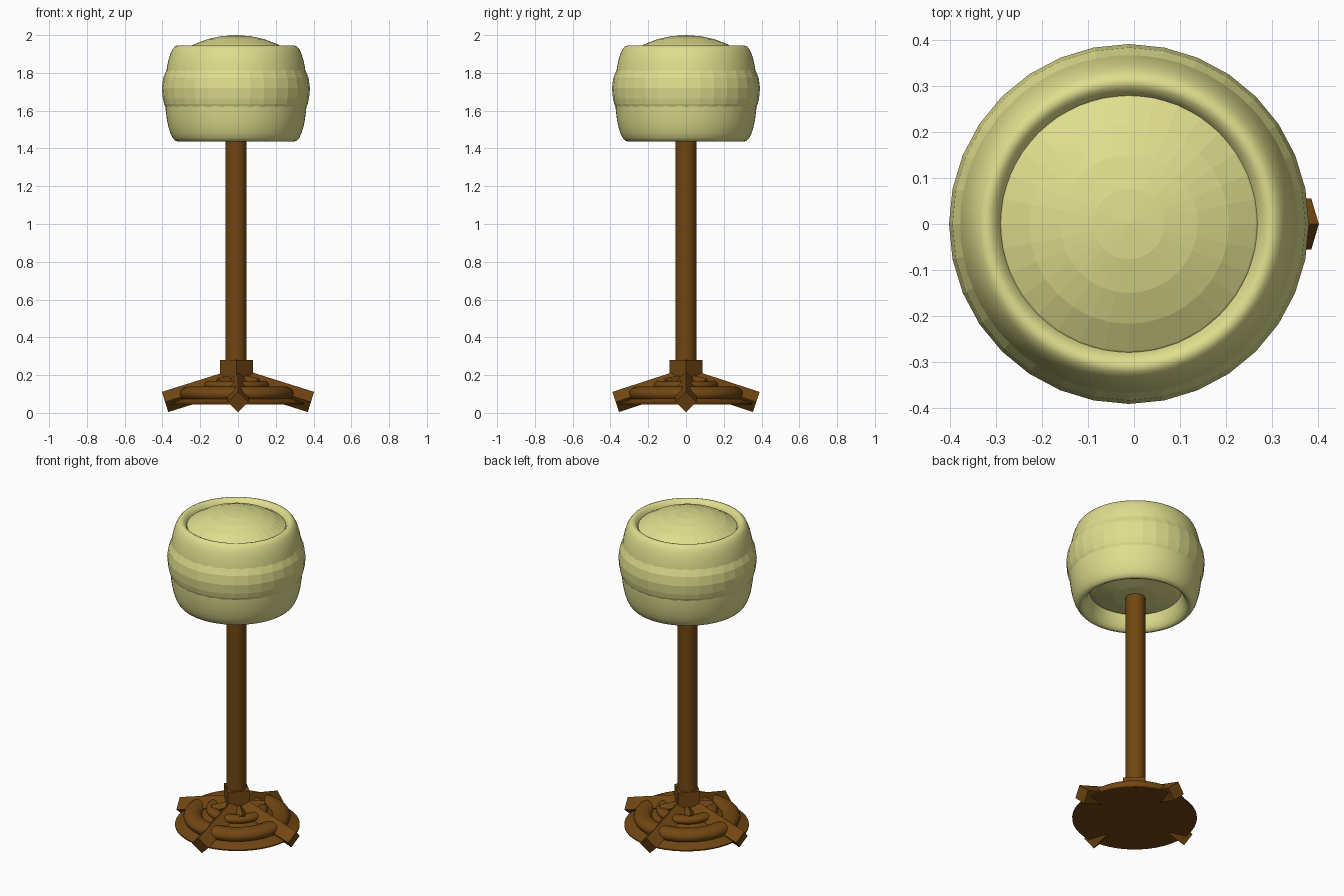
import bpy, bmesh, math
from mathutils import Matrix, Vector

if "Cube" in bpy.data.objects:
    bpy.data.objects.remove(bpy.data.objects["Cube"])


def material(name, rgb):
    m = bpy.data.materials.new(name)
    m.diffuse_color = (*rgb, 1)
    m.use_nodes = True
    m.node_tree.nodes["Principled BSDF"].inputs["Base Color"].default_value = m.diffuse_color
    return m


CREAM = material("pale yellow", (0.74, 0.73, 0.27))
WOOD = material("dark wood", (0.165, 0.062, 0.006))
AXIS_X = -0.011    # lamp shade and pole sit slightly off centre


def finish(bm, name, mat, smooth=None):
    bmesh.ops.recalc_face_normals(bm, faces=bm.faces[:])
    me = bpy.data.meshes.new(name)
    bm.to_mesh(me)
    bm.free()
    me.materials.append(mat)
    ob = bpy.data.objects.new(name, me)
    bpy.context.collection.objects.link(ob)
    if smooth:
        bpy.ops.object.select_all(action='DESELECT')
        ob.select_set(True)
        bpy.context.view_layer.objects.active = ob
        bpy.ops.object.shade_smooth_by_angle(angle=math.radians(smooth))
    return ob


def lathe(name, profile, mat, x=0.0, steps=32, smooth=None, closed=False):
    """Spin an (r, z) profile around the vertical axis."""
    bm = bmesh.new()
    vs = [bm.verts.new((r, 0, z)) for r, z in profile]
    es = [bm.edges.new(p) for p in zip(vs, vs[1:])]
    if closed:
        es.append(bm.edges.new((vs[-1], vs[0])))
    bmesh.ops.spin(bm, geom=vs + es, cent=(0, 0, 0), axis=(0, 0, 1),
                   angle=math.tau, steps=steps, use_duplicate=False)
    bmesh.ops.remove_doubles(bm, verts=bm.verts[:], dist=1e-4)
    bmesh.ops.translate(bm, verts=bm.verts[:], vec=(x, 0, 0))
    return finish(bm, name, mat, smooth)


def ring(name, major, rx, rz, z, mat, x=0.0, sections=24, steps=48):
    prof = [(major + rx * math.cos(i * math.tau / sections),
             z + rz * math.sin(i * math.tau / sections)) for i in range(sections)]
    return lathe(name, prof, mat, x, steps, 60, True)


def bar(name, start, end, half, mat):
    """Square bar standing on one edge, running from start to end."""
    bm = bmesh.new()
    bmesh.ops.create_cone(bm, cap_ends=True, segments=4, radius1=half,
                          radius2=half, depth=1)
    a, b = Vector(start), Vector(end)
    d = b - a
    side = Vector((-d.y, d.x, 0)).normalized()
    up = d.normalized().cross(side)
    rot = Matrix((side, up, d)).transposed().to_4x4()
    # put corners (not flats) at the top and bottom
    corner = max(bm.verts, key=lambda v: v.co.x).co
    spin = Matrix.Rotation(-math.atan2(corner.y, corner.x), 4, 'Z')
    bm.transform(Matrix.Translation((a + b) / 2) @ rot @ spin)
    return finish(bm, name, mat)


# Shade: tall rounded ring
ring("shade_ring", 0.31, 0.066, 0.254, 1.691, CREAM, AXIS_X, 32, 64)

# Shade: faceted domed core that bulges out through the ring
core = [(0.392 * math.sin(i * math.pi / 16), 1.72 + 0.28 * math.cos(i * math.pi / 16))
        for i in range(9)]
core += [(0.387, 1.665), (0.38, 1.635), (0.362, 1.595), (0.31, 1.55),
         (0.23, 1.515), (0.12, 1.49), (0, 1.48)]
lathe("shade_core", core, CREAM, AXIS_X)

# Pole
lathe("pole", [(0, 0.1), (0.056, 0.1), (0.056, 1.52), (0, 1.52)], WOOD, AXIS_X, 32, 40)

# Hub block, turned so its corners face the legs
bm = bmesh.new()
bmesh.ops.create_cone(bm, cap_ends=True, segments=4, radius1=0.088, radius2=0.088,
                      depth=0.18, matrix=Matrix.Translation((-0.008, 0, 0.19)))
c = max(bm.verts, key=lambda v: v.co.x).co
if abs(c.y) > 0.01:
    bmesh.ops.rotate(bm, verts=bm.verts[:], cent=(-0.008, 0, 0),
                     matrix=Matrix.Rotation(math.pi / 4, 3, 'Z'))
finish(bm, "hub", WOOD)

# Base plate with a shallow cone on top
lathe("base_plate", [(0, 0.045), (0.353, 0.045), (0.353, 0.052), (0.3, 0.07),
                     (0.18, 0.12), (0.06, 0.17), (0, 0.17)], WOOD, -0.004, 48, 30)

# Raised mouldings on the base
ring("outer_moulding", 0.25, 0.053, 0.04, 0.1, WOOD, -0.007)
ring("inner_moulding", 0.14, 0.035, 0.025, 0.145, WOOD, -0.007)

# Four sloping legs and four short braces between them
for i in range(4):
    a = i * math.pi / 2
    u = Vector((math.cos(a), math.sin(a), 0))
    reach = 0.386 if i % 2 == 0 else 0.372
    bar(f"leg_{i + 1}", u * 0.02 + Vector((0, 0, 0.173)),
        u * reach + Vector((0, 0, 0.058)), 0.056, WOOD)
    w = Vector((math.cos(a + math.pi / 4), math.sin(a + math.pi / 4), 0))
    bar(f"brace_{i + 1}", w * 0.03 + Vector((0, 0, 0.175)),
        w * 0.15 + Vector((0, 0, 0.158)), 0.026, WOOD)
